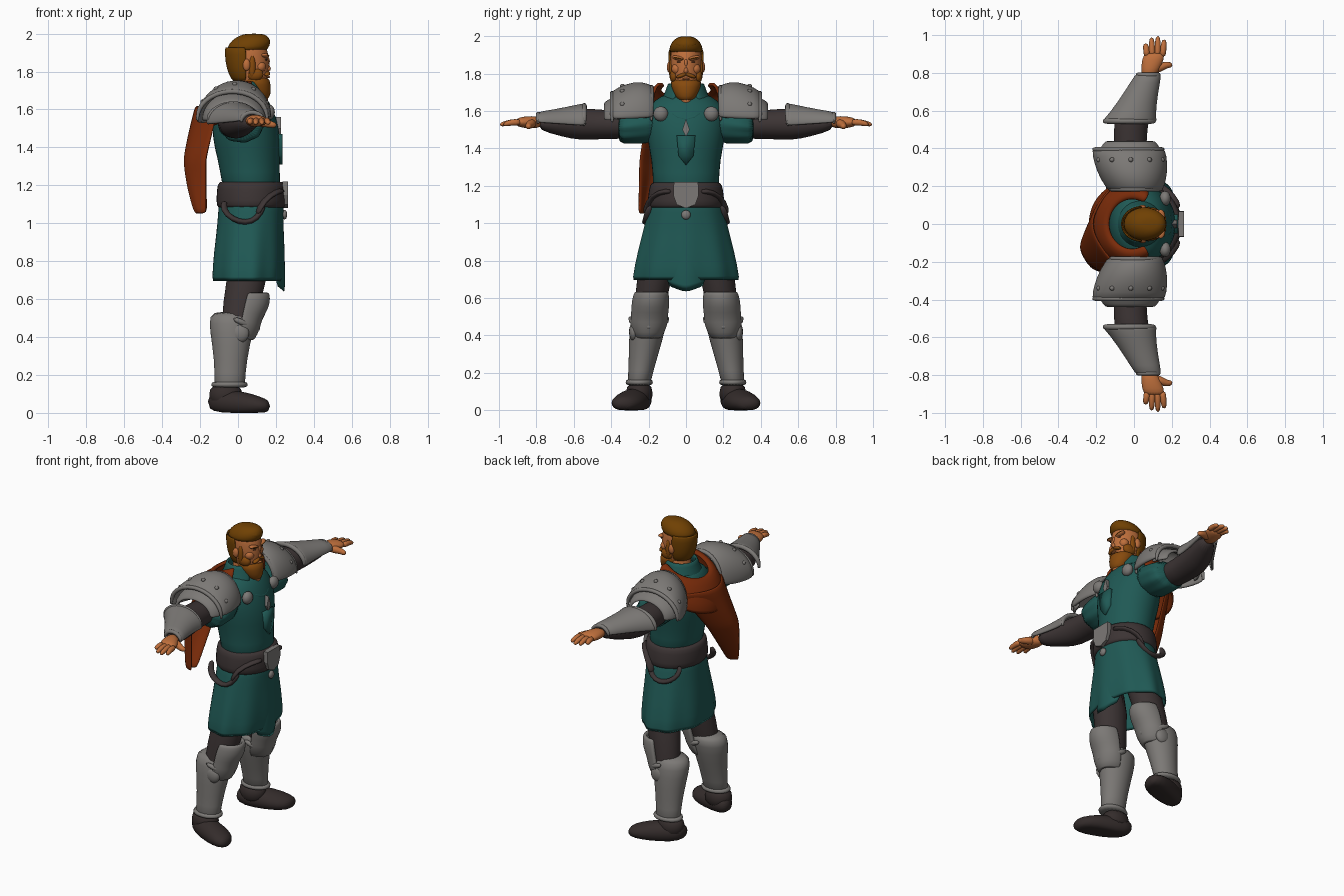
import bpy, bmesh, math
from mathutils import Vector, Matrix

default = bpy.data.objects.get("Cube")
if default:
    bpy.data.objects.remove(default, do_unlink=True)


def material(name, *rgb):
    mat = bpy.data.materials.new(name)
    mat.use_nodes = True
    mat.diffuse_color = (*rgb, 1)
    shader = next(n for n in mat.node_tree.nodes if n.type == 'BSDF_PRINCIPLED')
    shader.inputs["Base Color"].default_value = (*rgb, 1)
    shader.inputs["Roughness"].default_value = .8
    return mat


teal = material("teal cloth", .014, .1, .09)
steel = material("worn steel", .2, .19, .18)
leather = material("dark leather", .045, .034, .034)
boot_leather = material("boot leather", .034, .025, .024)
skin = material("skin", .52, .16, .045)
brown = material("brown hair", .16, .052, .001)
ginger = material("ginger beard", .24, .068, .004)
red = material("red cape", .2, .025, .003)
black = material("dark eyes", .05, .02, .01)


def finish(name, mat, bm, mirror=False, thick=0, subdivide=True):
    """Turn a bmesh into a smooth object with its modifiers."""
    bmesh.ops.recalc_face_normals(bm, faces=bm.faces)
    mesh = bpy.data.meshes.new(name)
    bm.to_mesh(mesh)
    bm.free()
    mesh.materials.append(mat)
    if name not in ("buckle", "pendant"):
        mesh.shade_smooth()
    obj = bpy.data.objects.new(name, mesh)
    bpy.context.collection.objects.link(obj)
    if thick:
        solid = obj.modifiers.new("Thickness", 'SOLIDIFY')
        solid.thickness, solid.offset = thick, 0
    if subdivide:
        smooth = obj.modifiers.new("Smooth", 'SUBSURF')
        smooth.levels = smooth.render_levels = 1
    if mirror:
        obj.modifiers.new("Mirror", 'MIRROR').use_axis = (False, True, False)


def bridge(name, mat, rows, closed=True, cap=True, **options):
    """Join rows of points with quads, capping closed rings."""
    bm = bmesh.new()
    rows = [[bm.verts.new(p) for p in row] for row in rows]
    for low, high in zip(rows, rows[1:]):
        count = len(low)
        for i in range(count if closed else count - 1):
            j = (i + 1) % count
            bm.faces.new((low[i], low[j], high[j], high[i]))
    if closed and cap:
        bm.faces.new(rows[0])
        bm.faces.new(rows[-1])
    finish(name, mat, bm, **options)


def loft(name, mat, axis, rings, start, end=None, bow=0, lean=0, arc=None, pleat=0, n=20, **options):
    """Ellipse rings (position, radius, radius) whose centre runs from start to end."""
    first, last = rings[0][0], rings[-1][0]
    begin, stop = [math.radians(d) for d in arc or (0, 360)]
    rows = []
    for t, ra, rb in rings:
        s = (t - first) / (last - first)
        a, b = Vector(start).lerp(Vector(end or start), s)
        a += bow * math.sin(math.pi * s)
        row = []
        for i in range(n + 1 if arc else n):
            angle = begin + (stop - begin) * i / n
            wave = 1 + pleat * s * math.cos(9 * angle)
            u, v = a + ra * wave * math.cos(angle), b + rb * wave * math.sin(angle)
            x, y, z = {'X': (t, u, v), 'Y': (u, t, v), 'Z': (u, v, t)}[axis]
            row.append((x, y, max(z + lean * x, 0)))
        rows.append(row)
    bridge(name, mat, rows, closed=not arc, **options)


def tube(name, mat, points, radius, tip=None, flat=1, **options):
    """Sweep a circle along a path, tapering to the tip radius."""
    path, rows = [Vector(p) for p in points], []
    end = len(path) - 1
    for i, p in enumerate(path):
        way = path[min(i + 1, end)] - path[max(i - 1, 0)]
        turn = way.to_track_quat('Z', 'Y')
        size = radius + ((tip or radius) - radius) * i / end
        circle = [math.tau * k / 8 for k in range(8)]
        rows.append([p + turn @ Vector((math.cos(c), math.sin(c) * flat, 0)) * size for c in circle])
    bridge(name, mat, rows, **options)


def arch(name, mat, y, x, z, wide, tall, radius):
    """Rolled rim arching over an arm, on both sides."""
    bend = [math.radians(a) for a in range(-10, 200, 20)]
    tube(name, mat, [(x + wide * math.cos(a), y, z + tall * math.sin(a)) for a in bend], radius, mirror=True)


def blob(name, mat, centre, size, tilt=0, **options):
    bm = bmesh.new()
    place = Matrix.Translation(centre) @ Matrix.Rotation(tilt, 4, 'X') @ Matrix.Diagonal((*size, 1))
    bmesh.ops.create_uvsphere(bm, u_segments=14, v_segments=8, radius=1, matrix=place)
    finish(name, mat, bm, subdivide=False, **options)


def badge(name, mat, half_outline, back, front):
    """Symmetric flat plate facing forward from half an outline of (y, z)."""
    outline = half_outline + [(-y, z) for y, z in reversed(half_outline) if y]
    bridge(name, mat, [[(x, y, z) for y, z in outline] for x in (back, front)], subdivide=False)


# Tunic, collar and skirt
loft("tunic", teal, 'Z', [(1.1, .16, .19), (1.28, .155, .175), (1.4, .178, .2), (1.5, .18, .215),
                          (1.6, .16, .22), (1.66, .13, .17), (1.7, .09, .1)], start=(.08, 0), end=(.02, 0))
loft("collar", teal, 'Z', [(1.65, .12, .13), (1.7, .095, .1), (1.75, .085, .09)],
     start=(.03, 0), arc=(28, 332), thick=.02)
loft("skirt", teal, 'Z', [(1.12, .165, .185), (1, .165, .21), (.85, .18, .25), (.69, .185, .28)],
     start=(.07, 0), end=(.05, 0), pleat=.03, n=48, cap=False, thick=.015)
panel = []
for z, half, x, point in ((1.12, .11, .225, 0), (.9, .12, .24, 0), (.66, .11, .245, .04)):
    across = [s / 3 for s in range(-3, 4)]
    panel.append([(x - .05 * s * s, half * s, z - point * (1 - abs(s))) for s in across])
bridge("skirt_front_panel", teal, panel, closed=False, thick=.015)
badge("tunic_front_tab", teal, [(0, 1.31), (.04, 1.36), (.05, 1.47)], back=.2, front=.234)
tube("tunic_lacing", teal, [(.16, -.09, 1.6), (.2, 0, 1.53), (.16, .09, 1.6)], radius=.016)
badge("pendant", steel, [(0, 1.46), (.02, 1.5), (0, 1.56)], back=.19, front=.227)
blob("chest_clasp", steel, (.165, .135, 1.585), (.03, .04, .04), mirror=True)

# Belt with buckle and side loops
loft("belt", leather, 'Z', [(1.075, .175, .2), (1.09, .186, .21), (1.15, .186, .205), (1.21, .18, .195),
                            (1.225, .165, .18)], start=(.07, 0))
tube("belt_loop", leather, [(-.07, .165, 1.12), (-.08, .185, 1.07), (-.03, .21, 1.02), (.04, .215, 1),
                            (.1, .21, 1.02), (.14, .19, 1.1)], radius=.024, flat=.7, mirror=True)
tube("belt_strap", leather, [(.23, .07, 1.17), (.2, .14, 1.17), (.13, .2, 1.12), (.1, .215, 1.04)],
     radius=.035, tip=.025, flat=.5, mirror=True)
badge("buckle", steel, [(0, 1.08), (.05, 1.1), (.068, 1.15), (.065, 1.22)], back=.235, front=.264)
blob("buckle_drop", steel, (.245, 0, 1.045), (.015, .025, .025))

# Legs: trousers, greaves, knee plates and boots
loft("trouser_leg", leather, 'Z', [(.95, .12, .11), (.6, .105, .09), (.2, .06, .05)],
     start=(.09, .13), end=(-.05, .25), mirror=True)
loft("greave", steel, 'Z', [(.12, .09, .066), (.2, .078, .064), (.36, .1, .09), (.48, .125, .1), (.54, .11, .09)],
     start=(-.045, .255), end=(-.03, .19), mirror=True)
loft("knee_plate", steel, 'Z', [(.38, .075, .06), (.46, .09, .09), (.49, .085, .085), (.56, .11, .09),
                                (.6, .105, .085), (.635, .095, .08)],
     start=(0, .205), end=(.06, .185), arc=(-95, 95), thick=.025, mirror=True)
tube("knee_ridge", steel, [(-.03, .3, .5), (.06, .285, .46), (.125, .2, .44), (.06, .11, .46), (-.03, .1, .5)],
     radius=.018, mirror=True)
blob("knee_wing", steel, (.01, .28, .42), (.05, .025, .05), mirror=True)
loft("ankle_band", steel, 'Z', [(.13, .095, .072), (.15, .1, .075), (.17, .09, .07)],
     start=(-.045, .25), mirror=True)
loft("boot_ankle", boot_leather, 'Z', [(.03, .085, .07), (.1, .09, .075), (.15, .08, .06)],
     start=(-.065, .25), mirror=True)
loft("boot", boot_leather, 'X', [(-.16, .04, .04), (-.1, .075, .07), (.03, .085, .07), (.12, .085, .046),
                                 (.17, .04, .03)], start=(.23, .06), end=(.34, .035), mirror=True)

# Arms: sleeves, padding, bracers and hands
loft("sleeve", teal, 'Y', [(.12, .13, .12), (.3, .115, .09), (.37, .125, .09)],
     start=(.02, 1.54), end=(.015, 1.51), pleat=.05, n=36, mirror=True)
loft("arm_padding", leather, 'Y', [(.28, .09, .08), (.42, .085, .075), (.57, .095, .09), (.66, .08, .07),
                                   (.8, .045, .035)], start=(-.01, 1.525), end=(.075, 1.535), bow=-.05, mirror=True)
loft("bracer", steel, 'Y', [(.54, .14, .1), (.58, .115, .09), (.7, .08, .06), (.8, .06, .042)],
     start=(-.025, 1.535), end=(.08, 1.545), arc=(-8, 188), thick=.016, mirror=True)
arch("bracer_elbow_rim", steel, y=.545, x=-.025, z=1.535, wide=.133, tall=.095, radius=.016)
arch("bracer_wrist_rim", steel, y=.79, x=.075, z=1.54, wide=.058, tall=.045, radius=.013)
loft("palm", skin, 'Y', [(.77, .036, .03), (.83, .052, .034), (.87, .058, .03), (.91, .054, .022)],
     start=(.075, 1.54), end=(.11, 1.54), mirror=True)
for i, label in enumerate(("little", "ring", "middle", "index")):
    spread = i - 1.5
    root, tip, reach = .11 + .027 * spread, .11 + .034 * spread, 1 - .015 * (spread - .3) ** 2
    tube(label + "_finger", skin, [(root, .88, 1.54), ((root + tip) / 2, .94, 1.54), (tip, reach, 1.525)],
         radius=.022, tip=.013, mirror=True)
tube("thumb", skin, [(.1, .82, 1.535), (.145, .83, 1.53), (.175, .845, 1.52), (.205, .84, 1.515)],
     radius=.03, tip=.014, mirror=True)

# Layered shoulder armour sloping down and outward
loft("shoulder_plate", steel, 'Y', [(.17, .13, .15), (.24, .165, .185), (.32, .185, .172), (.4, .185, .135)],
     start=(.01, 1.57), end=(-.03, 1.56), arc=(-2, 192), thick=.022, mirror=True)
loft("shoulder_lower_plate", steel, 'Y', [(.34, .165, .14), (.4, .155, .11), (.44, .12, .085)],
     start=(-.02, 1.55), arc=(0, 185), thick=.018, mirror=True)
arch("shoulder_inner_rim", steel, y=.185, x=.005, z=1.57, wide=.135, tall=.16, radius=.014)
arch("shoulder_outer_rim", steel, y=.395, x=-.03, z=1.56, wide=.186, tall=.137, radius=.014)
for degrees in range(25, 180, 32):
    angle = math.radians(degrees)
    blob("shoulder_rivet", steel, (-.02 + .186 * math.cos(angle), .34, 1.565 + .168 * math.sin(angle)),
         (.013, .013, .013), mirror=True)

# Cape: mantle round the neck and a cloth falling to one corner
loft("cape_mantle", red, 'Z', [(1.715, .12, .13), (1.73, .15, .165), (1.68, .19, .2), (1.56, .2, .22)],
     start=(-.01, 0), end=(-.04, 0), lean=.4, arc=(58, 302), thick=.02)
cloth = []
for k in range(11):
    t = k / 10
    left, right = .22 - .42 * t, -.21 - .04 * min(1, 2 * t)
    edge, depth = -.1 - .07 * min(1, 2 * t), .12 * (1 - .6 * t ** 3)
    row = []
    for s in (i / 8 for i in range(9)):
        billow = depth * math.sin(math.pi * s) - .008 * t * math.cos(20 * s)
        row.append((edge - billow, left + (right - left) * s, 1.62 - .57 * t))
    cloth.append(row)
bridge("cape_cloth", red, cloth, closed=False, thick=.018)

# Head and face
loft("neck", skin, 'Z', [(1.62, .07, .07), (1.7, .07, .066), (1.8, .07, .066)], start=(.045, 0))
blob("throat", skin, (.125, 0, 1.655), (.035, .035, .03))
loft("head", skin, 'Z', [(1.68, .05, .035), (1.74, .075, .07), (1.8, .097, .083), (1.9, .106, .086),
                         (1.95, .09, .075), (1.97, .05, .04)], start=(.08, 0), end=(.05, 0))
tube("nose", skin, [(.15, 0, 1.88), (.162, 0, 1.85), (.17, 0, 1.82), (.15, 0, 1.805)], radius=.011, tip=.016)
blob("brow_ridge", skin, (.142, .038, 1.882), (.022, .04, .012), tilt=.2, mirror=True)
blob("eyebrow", brown, (.157, .04, 1.882), (.008, .028, .005), tilt=.2, mirror=True)
blob("eye", black, (.147, .036, 1.862), (.008, .013, .004), mirror=True)
blob("cheek", skin, (.118, .046, 1.825), (.03, .032, .03), mirror=True)
blob("ear", skin, (.045, .088, 1.835), (.02, .014, .032), mirror=True)

# Hair and beard
loft("hair_top", brown, 'Z', [(1.9, .106, .09), (1.935, .112, .091), (1.965, .103, .08), (1.99, .075, .055),
                              (2, .04, .025)], start=(.042, 0), end=(.085, 0))
loft("hair_back", brown, 'Z', [(1.75, .06, .06), (1.79, .085, .08), (1.85, .1, .088), (1.93, .105, .09)],
     start=(.04, 0), arc=(88, 272), thick=.014)
blob("hair_quiff", brown, (.122, 0, 1.955), (.048, .06, .034))
blob("sideburn", ginger, (.075, .078, 1.825), (.018, .014, .06), mirror=True)
loft("beard", ginger, 'Z', [(1.65, .03, .03), (1.675, .058, .058), (1.73, .076, .08), (1.78, .086, .088)],
     start=(.125, 0), end=(.08, 0))
blob("jaw_beard", ginger, (.09, .064, 1.785), (.045, .024, .035), mirror=True)
blob("moustache", ginger, (.152, .024, 1.79), (.018, .032, .011), tilt=-.35, mirror=True)
blob("lower_lip", skin, (.16, 0, 1.771), (.01, .02, .005))
